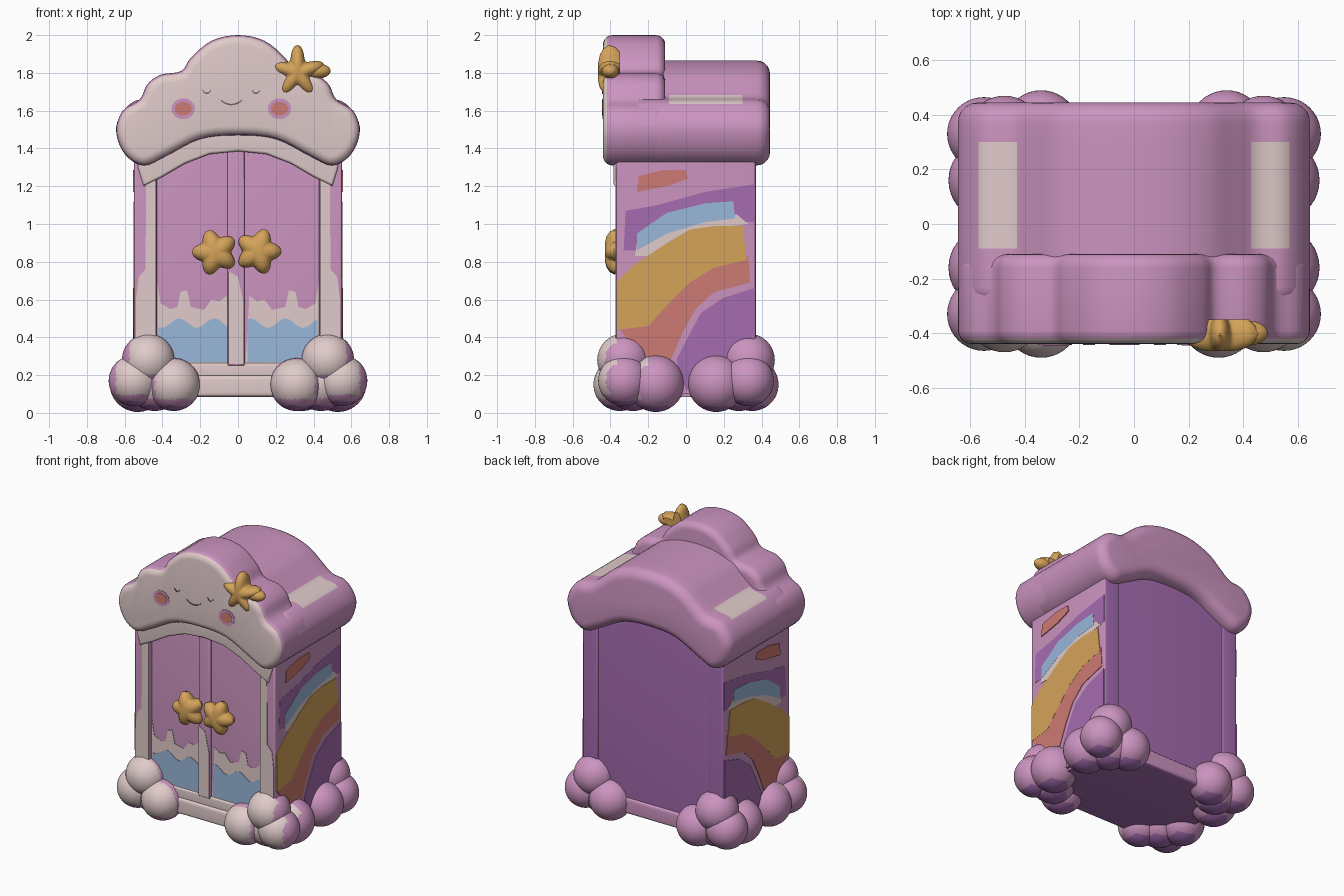
import bpy
import bmesh
from math import sin, cos, pi, radians
from mathutils import Vector, Matrix

cube = bpy.data.objects.get("Cube")
if cube:
    bpy.data.objects.remove(cube, do_unlink=True)


def material(name, *rgb):
    lin = [((c / 255 + 0.055) / 1.055) ** 2.4 for c in rgb] + [1]
    m = bpy.data.materials.new(name)
    m.use_nodes = True
    m.diffuse_color = lin
    bsdf = next(n for n in m.node_tree.nodes if n.type == 'BSDF_PRINCIPLED')
    bsdf.inputs["Base Color"].default_value = lin
    bsdf.inputs["Roughness"].default_value = 0.7
    return m


cream = material("cream", 224, 203, 202)
pink = material("pink", 204, 148, 192)
purple = material("purple", 165, 108, 176)
blue = material("sky blue", 152, 183, 217)
gold = material("gold", 213, 163, 90)
coral = material("coral", 206, 122, 114)
plum = material("dark plum", 120, 92, 108)


def finish(name, bm, mats, rule=None):
    """Turn a bmesh into a smooth shaded object; rule(normal, centre) picks the material."""
    bmesh.ops.recalc_face_normals(bm, faces=bm.faces)
    if rule:
        for f in bm.faces:
            f.material_index = rule(f.normal, f.calc_center_median())
    me = bpy.data.meshes.new(name)
    bm.to_mesh(me)
    bm.free()
    for m in mats:
        me.materials.append(m)
    ob = bpy.data.objects.new(name, me)
    bpy.context.collection.objects.link(ob)
    bpy.ops.object.select_all(action='DESELECT')
    ob.select_set(True)
    bpy.context.view_layer.objects.active = ob
    bpy.ops.object.shade_smooth_by_angle(angle=radians(40))
    return ob


def loft(bm, rings):
    """Skin equal rings of points and cap both ends."""
    loops = [[bm.verts.new(p) for p in ring] for ring in rings]
    for a, b in zip(loops, loops[1:]):
        for i in range(len(a)):
            j = (i + 1) % len(a)
            bm.faces.new((a[i], a[j], b[j], b[i]))
    bm.faces.new(loops[0])
    bm.faces.new(loops[-1])


def prism(name, outline, d0, d1, mats, r=0, axis='y', cuts=(), rule=None):
    """Extrude an outline along an axis with rims rounded by radius r."""
    pts = [Vector(p) for p in outline]
    n = len(pts)
    if sum(pts[i - 1].cross(pts[i]) for i in range(n)) < 0:
        pts.reverse()
    normals = []
    for i in range(n):
        e1 = (pts[i] - pts[i - 1]).normalized()
        e2 = (pts[(i + 1) % n] - pts[i]).normalized()
        n1, n2 = Vector((e1.y, -e1.x)), Vector((e2.y, -e2.x))
        normals.append((n1 + n2) / max(0.5, 1 + n1.dot(n2)))
    steps = [(0, 0)]
    if r:
        steps = [(r * (1 - sin(k * pi / 10)), r * (1 - cos(k * pi / 10))) for k in range(6)]
    levels = [(s, d0 + d) for s, d in steps] + [(0, c) for c in cuts]
    levels += [(s, d1 - d) for s, d in reversed(steps)]
    rings = []
    for s, d in levels:
        flat = [p - q * s for p, q in zip(pts, normals)]
        rings.append([(p.x, d, p.y) if axis == 'y' else (d, p.x, p.y) for p in flat])
    bm = bmesh.new()
    loft(bm, rings)
    return finish(name, bm, mats, rule)


def box(name, x0, x1, y0, y1, z0, z1, mats, r=0.015, rule=None):
    return prism(name, [(x0, z0), (x1, z0), (x1, z1), (x0, z1)], y0, y1, mats, r, rule=rule)


def curve(pts, n=4, closed=True):
    """Catmull-Rom smoothing of a point loop."""
    v, out = [Vector(p) for p in pts], []
    m = len(v)
    for i in range(m):
        a, b, c, d = v[i - 1], v[i], v[(i + 1) % m], v[(i + 2) % m]
        for k in range(n):
            t = k / n
            out.append((b * 2 + (c - a) * t + (a * 2 - b * 5 + c * 4 - d) * t * t
                        + (b * 3 - a - c * 3 + d) * t ** 3) / 2)
    return out


def mirrored(half):
    return half + [(-x, z) for x, z in reversed(half[1:-1])]


def ellipse(x, z, rx, rz):
    return [(x + rx * cos(k * pi / 12), z + rz * sin(k * pi / 12)) for k in range(24)]


# Cloud roof: tall front cloud and lower vault behind it
lobe = [(0, 1.47), (0.2, 1.45), (0.38, 1.36), (0.5, 1.31), (0.6, 1.37), (0.645, 1.49)]
front_half = lobe + [(0.61, 1.6), (0.52, 1.66), (0.48, 1.74), (0.41, 1.79), (0.3, 1.81),
                     (0.25, 1.88), (0.14, 1.97), (0, 2.0)]
vault_half = lobe + [(0.62, 1.58), (0.55, 1.65), (0.45, 1.67), (0.37, 1.73),
                     (0.28, 1.8), (0.15, 1.85), (0, 1.865)]
prism("front_cloud", curve(mirrored(front_half)), -0.44, -0.11, [pink, cream], 0.05,
      rule=lambda n, c: int(n.y < -0.5))
prism("roof_vault", curve(mirrored(vault_half)), -0.3, 0.445, [pink, cream], 0.07,
      cuts=(-0.09, 0.3),
      rule=lambda n, c: int(n.z > 0.6 and 0.43 < abs(c.x) < 0.57 and -0.09 < c.y < 0.3))

# Sleepy face on the cloud
for side, name in ((-1, "right"), (1, "left")):
    x = -0.035 + side * 0.255
    prism(name + "_cheek_ring", ellipse(x, 1.61, 0.062, 0.055), -0.443, -0.437, [pink])
    prism(name + "_cheek", ellipse(x, 1.61, 0.045, 0.036), -0.445, -0.437, [coral])


def smile(name, x, z, w, h, t):
    us = [k / 4 - 1 for k in range(9)]
    low = [(x + w * u, z - h * (1 - u * u)) for u in us]
    prism(name, low + [(a, b + t) for a, b in reversed(low)], -0.444, -0.437, [plum])


smile("mouth", -0.035, 1.65, 0.055, 0.022, 0.008)
smile("right_eye", -0.165, 1.705, 0.022, 0.018, 0.008)
smile("left_eye", 0.095, 1.705, 0.022, 0.018, 0.008)

# Cabinet carcass
back_purple = lambda n, c: int(n.y > 0.5 or n.z < -0.5)
box("carcass", -0.47, 0.47, -0.3, 0.36, 0.1, 1.55, [pink, purple], rule=back_purple)
box("base", -0.53, 0.53, -0.375, 0.375, 0.085, 0.2, [pink, cream, purple], 0.025,
    rule=lambda n, c: 1 if n.y < -0.4 else 2 if n.z < -0.5 else 0)
box("bottom_rail", -0.45, 0.45, -0.36, -0.28, 0.19, 0.265, [cream])

# Rainbow stripes on the sides, as (y, z) outlines
arch_purple = [(-0.33, 0.86), (-0.32, 1.07), (-0.15, 1.1), (0.1, 1.17), (0.36, 1.21),
               (0.36, 1.01), (0.26, 1.01), (0.02, 0.98), (-0.2, 0.86)]
arch_cream = [(-0.27, 0.83), (-0.26, 0.9), (-0.1, 0.99), (0.1, 1.05), (0.27, 1.05),
              (0.33, 1.0), (0.15, 0.98), (-0.05, 0.92), (-0.2, 0.83)]
arch_blue = [(-0.26, 0.86), (-0.26, 0.95), (-0.1, 1.06), (0.1, 1.11), (0.25, 1.12),
             (0.26, 1.03), (0.1, 1.01), (-0.1, 0.95)]
arch_gold = [(-0.36, 0.44), (-0.36, 0.7), (-0.28, 0.78), (-0.1, 0.9), (0.02, 0.97),
             (0.15, 0.99), (0.3, 0.99), (0.32, 0.81), (0.15, 0.77), (0.02, 0.69),
             (-0.1, 0.57), (-0.2, 0.46)]
arch_coral = [(-0.35, 0.44), (-0.2, 0.47), (-0.05, 0.65), (0.1, 0.77), (0.33, 0.83),
              (0.34, 0.69), (0.15, 0.64), (0.05, 0.55), (-0.02, 0.42), (-0.08, 0.28), (-0.25, 0.3)]
corner_purple = [(0.36, 0.66), (0.2, 0.61), (0.08, 0.53), (0.02, 0.42), (-0.05, 0.28),
                 (0, 0.12), (0.36, 0.12)]
dash_coral = [(-0.26, 1.17), (-0.25, 1.255), (-0.12, 1.285), (0, 1.285), (0.01, 1.24), (-0.1, 1.2)]
stripes = [("outer_stripe", arch_purple, purple), ("pale_stripe", arch_cream, cream),
           ("blue_stripe", arch_blue, blue), ("coral_stripe", arch_coral, coral),
           ("gold_stripe", arch_gold, gold), ("inner_stripe", corner_purple, purple),
           ("top_dash", dash_coral, coral)]

for side, name in ((-1, "right_"), (1, "left_")):
    # Side panel with its painted front edge
    x0, x1 = sorted((side * 0.43, side * 0.55))
    box(name + "side_panel", x0, x1, -0.37, 0.37, 0.1, 1.5, [pink, purple], rule=back_purple)
    trim = [(0.435, 0.25), (0.54, 0.25), (0.54, 0.6), (0.525, 0.72), (0.49, 0.76),
            (0.485, 1.3), (0.435, 1.25)]
    prism(name + "post_trim", [(side * x, z) for x, z in trim], -0.374, -0.368, [cream])
    for i, (label, shape, mat) in enumerate(stripes):
        a, b = side * 0.548, side * (0.5512 + 0.0008 * i)
        prism(name + label, shape, min(a, b), max(a, b), [mat], axis='x')

    # Door with dripping foam and waves
    x0, x1 = sorted((side * 0.025, side * 0.44))
    box(name + "door", x0, x1, -0.345, -0.28, 0.25, 1.42, [pink], 0.012)
    foam = [(0.43, 0.26), (0.43, 0.7), (0.41, 0.58), (0.36, 0.55), (0.32, 0.56), (0.305, 0.64),
            (0.27, 0.65), (0.25, 0.56), (0.18, 0.545), (0.14, 0.6), (0.1, 0.59),
            (0.06, 0.62), (0.04, 0.26)]
    prism(name + "foam", [(side * x, z) for x, z in foam], -0.348, -0.342, [cream])
    wave = [(0.05 + 0.37 * k / 20, 0.475 + 0.025 * sin(k * pi / 5 + side)) for k in range(21)]
    wave += [(0.42, 0.27), (0.05, 0.27)]
    prism(name + "wave", [(side * x, z) for x, z in wave], -0.351, -0.343, [blue])

# Middle stile and arched head above the doors
box("door_stile", -0.055, 0.035, -0.365, -0.3, 0.25, 1.42, [pink], 0.012)
prism("stile_trim", [(-0.05, 0.26), (0.03, 0.26), (0.03, 0.58), (0, 0.72), (-0.05, 0.75)],
      -0.368, -0.362, [cream])
head = mirrored([(0, 1.385), (0.15, 1.37), (0.28, 1.32), (0.4, 1.25), (0.5, 1.2),
                 (0.53, 1.3), (0.53, 1.5), (0, 1.52)])
prism("arched_head", head, -0.385, -0.28, [cream], 0.015)


# Puffy gold stars
def puffy_star(name, x, z, y0, y1, inner, outer, lobes, turn, sharp):
    rings = []
    for s, t in ((0.35, 0), (0.65, 0.08), (0.88, 0.25), (1, 0.5), (0.92, 0.8), (0.75, 1)):
        ring = []
        for k in range(60):
            a = k * pi / 30
            r = inner + (outer - inner) * (0.5 + 0.5 * cos(lobes * (a - turn))) ** sharp
            ring.append((x + s * r * cos(a), y0 + t * (y1 - y0), z + s * r * sin(a)))
        rings.append(ring)
    bm = bmesh.new()
    loft(bm, rings)
    return finish(name, bm, [gold])


puffy_star("right_door_knob", -0.122, 0.85, -0.43, -0.33, 0.085, 0.122, 5, pi, 0.8)
puffy_star("left_door_knob", 0.108, 0.855, -0.43, -0.33, 0.085, 0.122, 5, 0, 0.8)
puffy_star("roof_star", 0.315, 1.8, -0.465, -0.35, 0.075, 0.148, 5, pi / 2, 1.2)


def blobs(name, balls, mats, rule=None):
    bm = bmesh.new()
    for x, y, z, rx, ry, rz in balls:
        m = Matrix.Translation((x, y, z)) @ Matrix.Diagonal((rx, ry, rz, 1))
        bmesh.ops.create_icosphere(bm, subdivisions=4, radius=1, matrix=m)
    return finish(name, bm, mats, rule)


blobs("star_tail", [(0.42, -0.4, 1.81, 0.07, 0.045, 0.04)], [gold])

# Cloud feet at the four corners
for sx, xname in ((-1, "right"), (1, "left")):
    for sy, yname in ((-1, "front"), (1, "back")):
        inner = 0.31 if (sx, sy) == (1, -1) else 0.34
        balls = [(0.475, 0.33, 0.28, 0.14), (inner, 0.35, 0.15, 0.14), (0.55, 0.33, 0.17, 0.135),
                 (0.53, 0.16, 0.155, 0.15), (0.44, 0.28, 0.16, 0.15)]

        def foot_rule(n, c, sx=sx, sy=sy):
            if n.z < -0.8:
                return 2
            return int(sy < 0 and n.y < -0.3 and n.z > -0.55 and n.x * sx < 0.7)

        blobs(yname + "_" + xname + "_foot",
              [(sx * x, sy * y, z, r, r, r) for x, y, z, r in balls],
              [pink, cream, purple], foot_rule)
